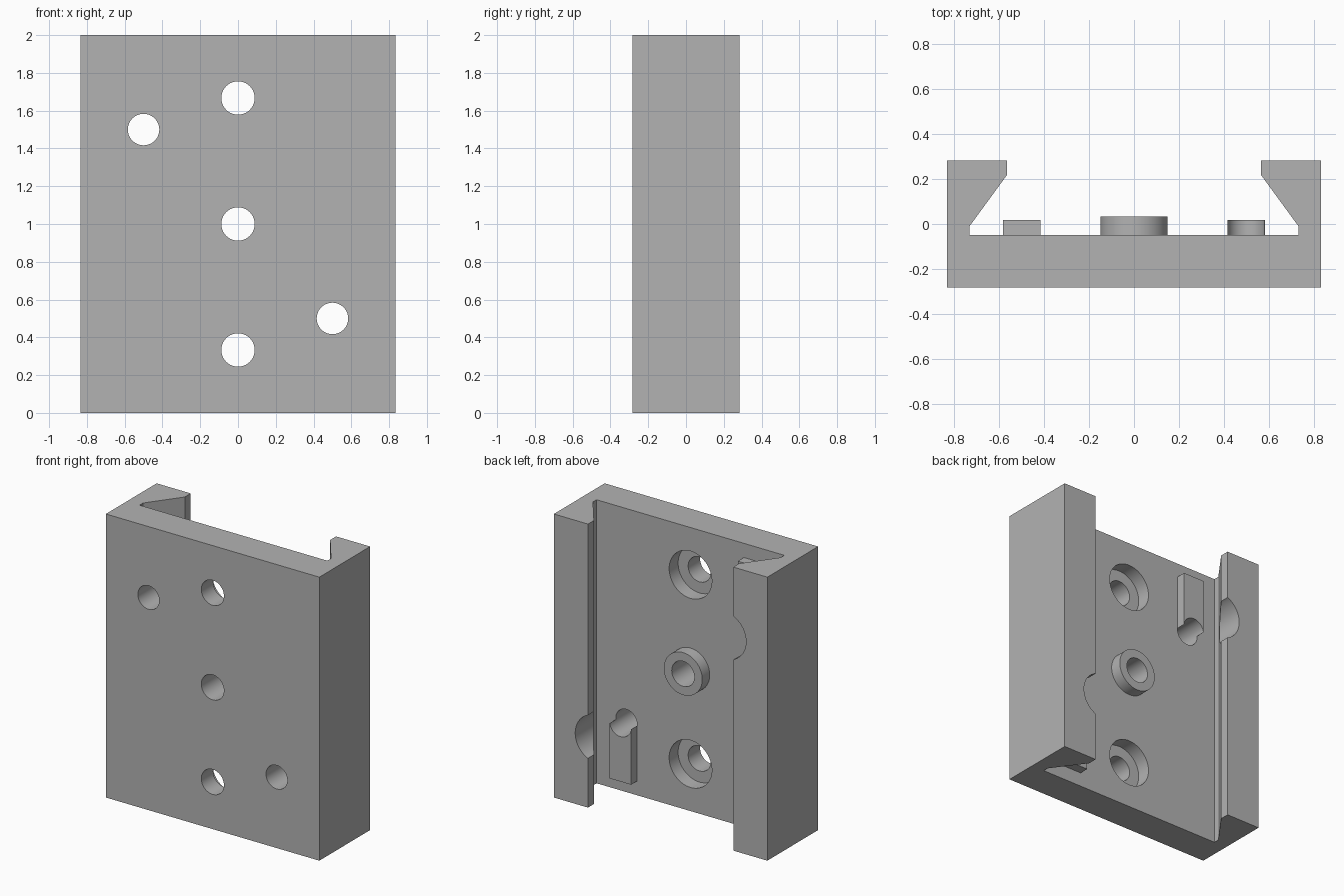
import bpy, bmesh
from math import pi, radians

cube = bpy.data.objects.get("Cube")
if cube:
    bpy.data.objects.remove(cube, do_unlink=True)

# One plain grey material
grey = bpy.data.materials.new("plain grey")
grey.use_nodes = True
COLOUR = (0.45, 0.45, 0.45, 1)
grey.diffuse_color = COLOUR
grey.node_tree.nodes["Principled BSDF"].inputs["Base Color"].default_value = COLOUR

HALF_D = 0.283     # half depth of the body
FLOOR = -0.05      # y of the channel floor


def cylinder(name, x, z, r, y0, y1):
    bpy.ops.mesh.primitive_cylinder_add(
        vertices=64, radius=r, depth=y1 - y0,
        location=(x, (y0 + y1) / 2, z), rotation=(pi / 2, 0, 0))
    ob = bpy.context.object
    ob.name = name
    return ob


def box(name, x, y0, y1, z0, z1, width):
    bpy.ops.mesh.primitive_cube_add(
        size=1, location=(x, (y0 + y1) / 2, (z0 + z1) / 2))
    ob = bpy.context.object
    ob.name = name
    ob.scale = (width, y1 - y0, z1 - z0)
    return ob


def combine(target, tool, operation):
    tool.hide_render = True
    bpy.context.view_layer.update()
    mod = target.modifiers.new(tool.name, 'BOOLEAN')
    mod.operation = operation
    mod.solver = 'EXACT'
    mod.object = tool
    bpy.ops.object.select_all(action='DESELECT')
    target.select_set(True)
    bpy.context.view_layer.objects.active = target
    bpy.ops.object.modifier_apply(modifier=mod.name)
    bpy.data.objects.remove(tool, do_unlink=True)


# Body: dovetail channel section, mirrored and extruded upwards
half = [(0.833, -HALF_D), (0.833, HALF_D), (0.567, HALF_D), (0.567, 0.217),
        (0.733, -0.01), (0.733, FLOOR)]
section = half + [(-x, y) for x, y in reversed(half)]
bm = bmesh.new()
base = bm.faces.new([bm.verts.new((x, y, 0)) for x, y in section])
up = bmesh.ops.extrude_face_region(bm, geom=[base])
bmesh.ops.translate(bm, vec=(0, 0, 2),
                    verts=[v for v in up["geom"] if isinstance(v, bmesh.types.BMVert)])
bmesh.ops.recalc_face_normals(bm, faces=bm.faces)
mesh = bpy.data.meshes.new("mounting_bracket")
bm.to_mesh(mesh)
bm.free()
body = bpy.data.objects.new("mounting_bracket", mesh)
bpy.context.collection.objects.link(body)
mesh.materials.append(grey)

# Raised centre boss and the two locating keys
combine(body, cylinder("boss", 0, 1, 0.15, FLOOR - 0.05, 0.033), 'UNION')
for side in (1, -1):
    near, far = 1 - side * 0.51, 1 - side * 0.9
    combine(body, box("key", side * 0.5, FLOOR - 0.05, 0.017,
                      min(near, far), max(near, far), 0.1667), 'UNION')

# Centre row of through holes, with counterbores at top and bottom
for z in (0.333, 1, 1.667):
    combine(body, cylinder("screw_hole", 0, z, 0.0883, -0.4, 0.2), 'DIFFERENCE')
    if z != 1:
        combine(body, cylinder("counterbore", 0, z, 0.1667, FLOOR - 0.1, 0.1), 'DIFFERENCE')

# Offset holes at the keys, with clearance cuts through the lips
for side in (1, -1):
    x, z = side * 0.5, 1 - side * 0.5
    combine(body, cylinder("key_hole", x, z, 0.0833, -0.4, 0.2), 'DIFFERENCE')
    combine(body, cylinder("lip_clearance", x, z, 0.1667, 0.05, 0.4), 'DIFFERENCE')

# Single material, round walls smooth and edges sharp
body.data.materials.clear()
body.data.materials.append(grey)
for poly in body.data.polygons:
    poly.material_index = 0
bpy.ops.object.select_all(action='DESELECT')
body.select_set(True)
bpy.context.view_layer.objects.active = body
bpy.ops.object.shade_smooth_by_angle(angle=radians(25))
